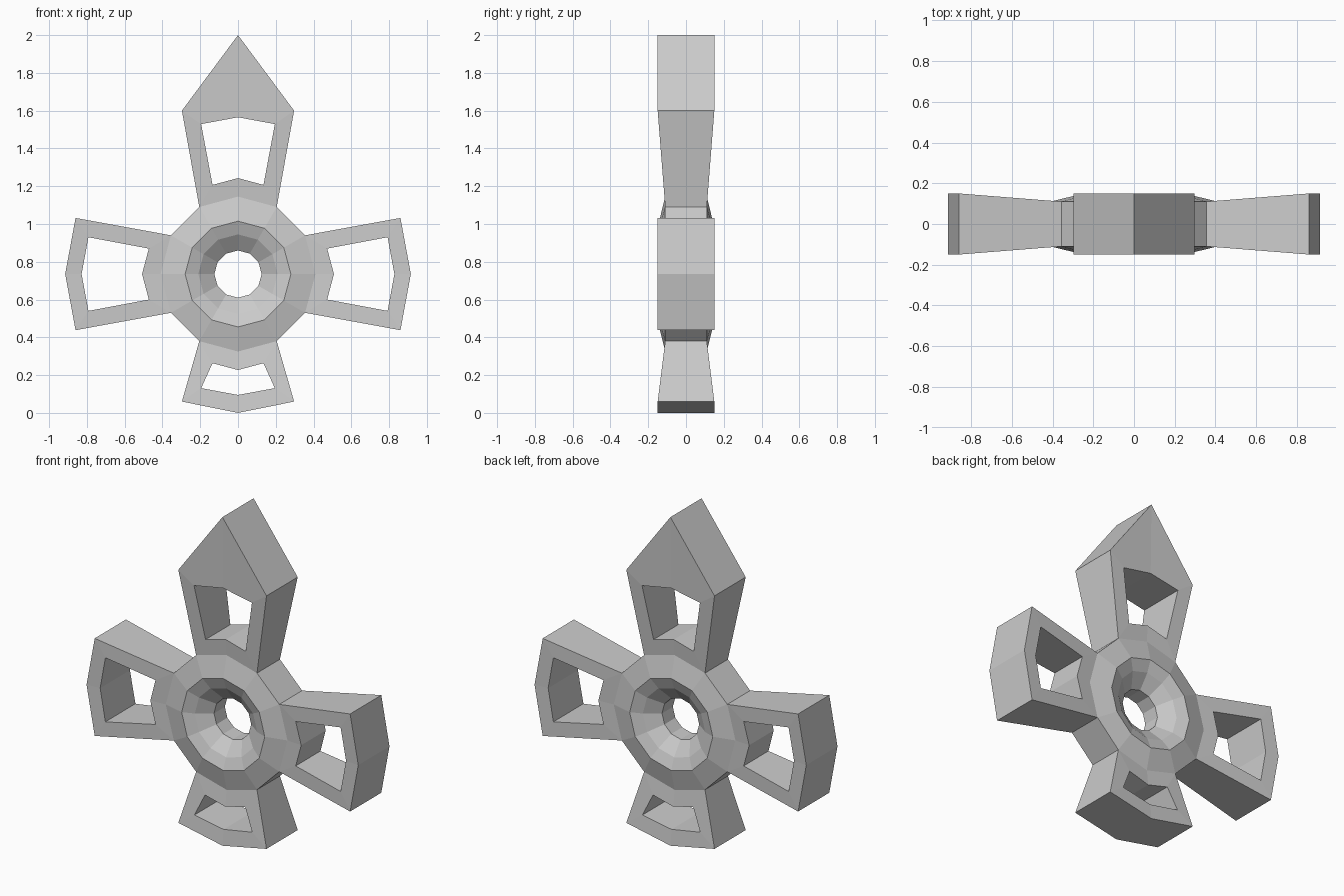
import bpy, bmesh
from math import sin, cos, pi

if "Cube" in bpy.data.objects:
    bpy.data.objects.remove(bpy.data.objects["Cube"])

CENTRE_Z = 0.735
HUB_R = 0.41


def finish(name, bm):
    bmesh.ops.recalc_face_normals(bm, faces=bm.faces)
    mesh = bpy.data.meshes.new(name)
    bm.to_mesh(mesh)
    bm.free()
    ob = bpy.data.objects.new(name, mesh)
    bpy.context.collection.objects.link(ob)
    return ob


# Hub: twelve-sided ring with a funnelled hole; outer wall left open under the arms
def make_hub():
    half = [(HUB_R, 0.11), (0.28, 0.142), (0.21, 0.115), (0.125, 0.052)]
    profile = half + [(r, -y) for r, y in reversed(half)]
    n, m = 12, len(profile)
    bm = bmesh.new()
    rings = [[bm.verts.new((r * cos(2 * pi * i / n), y, CENTRE_Z + r * sin(2 * pi * i / n)))
              for r, y in profile] for i in range(n)]
    for i in range(n):
        a, b = rings[i], rings[(i + 1) % n]
        for j in range(m):
            k = (j + 1) % m
            if k == 0 and i % 3 != 1:
                continue
            bm.faces.new((a[j], a[k], b[k], b[j]))
    finish("hub", bm)


# Arm: flared frame pointing outward, thicker at its end, with a six-point window
def make_arm(name, angle, shoulder, tip, win_far):
    base = HUB_R * cos(pi / 6)
    bw = HUB_R * 0.5
    outer = [(-bw, base), (0, HUB_R), (bw, base),
             (0.297, shoulder), (0, tip), (-0.297, shoulder)]
    inner = [(-0.135, 0.472), (0, 0.508), (0.135, 0.472),
             (0.195, win_far), (0, win_far + 0.036), (-0.195, win_far)]

    bm = bmesh.new()

    def loop(points, side):
        out = []
        for u, v in points:
            along = v - (0.055 if u == 0 else 0)
            t = min(1, max(0, (along - base) / (shoulder - base)))
            y = side * (0.11 + 0.04 * t)
            x = u * sin(angle) + v * cos(angle)
            z = -u * cos(angle) + v * sin(angle)
            out.append(bm.verts.new((x, y, CENTRE_Z + z)))
        return out

    of, ob = loop(outer, -1), loop(outer, 1)
    nf, nb = loop(inner, -1), loop(inner, 1)
    for i in range(6):
        j = (i + 1) % 6
        bm.faces.new((of[i], of[j], nf[j], nf[i]))
        bm.faces.new((ob[i], ob[j], nb[j], nb[i]))
        bm.faces.new((nf[i], nf[j], nb[j], nb[i]))
        if i > 1:  # base stays open against the hub
            bm.faces.new((of[i], of[j], ob[j], ob[i]))
    finish(name, bm)


make_hub()
make_arm("right_arm", 0, 0.86, 0.915, 0.792)
make_arm("pointed_top_arm", pi / 2, 0.865, 1.265, 0.794)
make_arm("left_arm", pi, 0.86, 0.915, 0.792)
make_arm("short_bottom_arm", 3 * pi / 2, 0.675, 0.735, 0.604)
